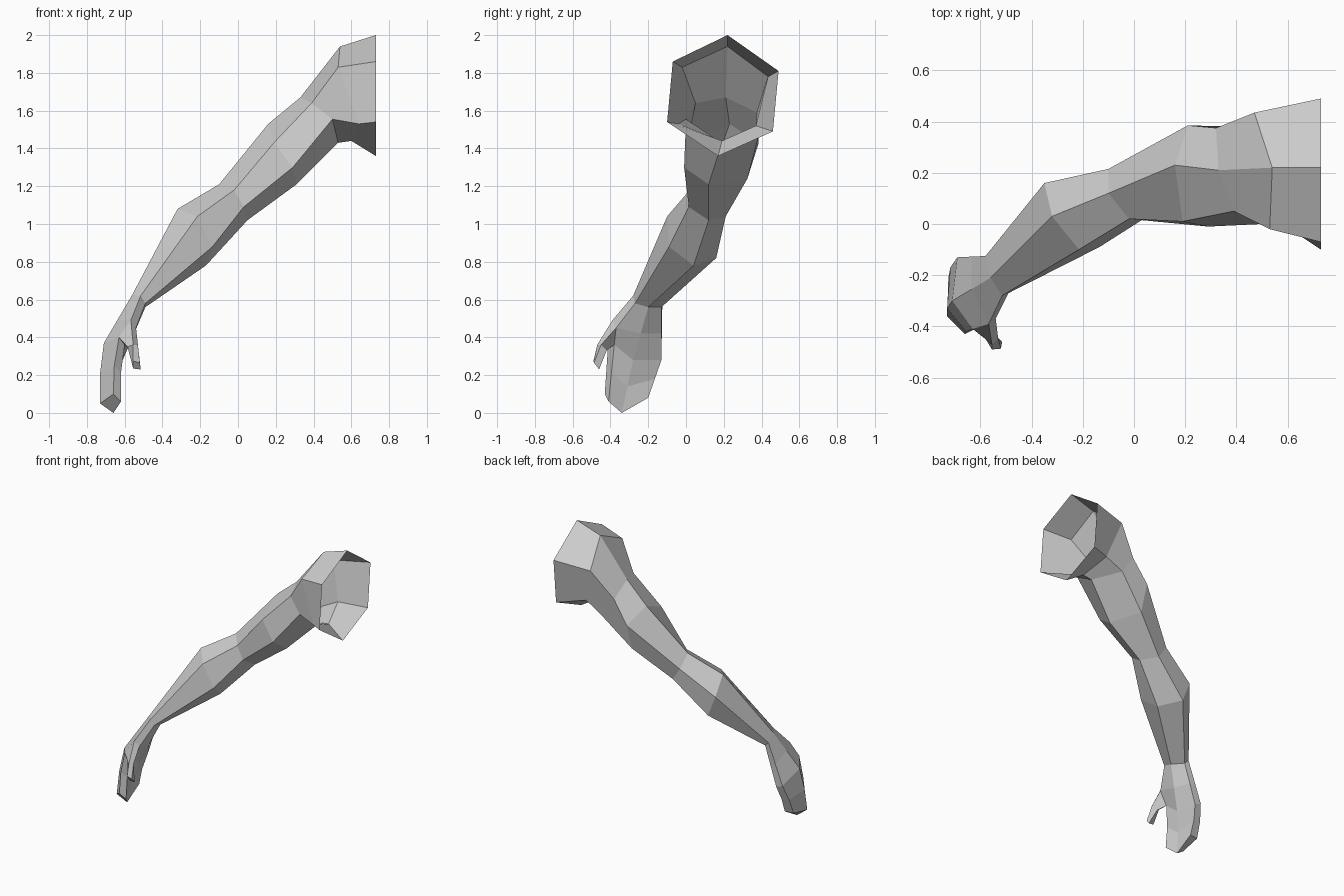
import bpy, bmesh
from mathutils import Vector

if "Cube" in bpy.data.objects:
    bpy.data.objects.remove(bpy.data.objects["Cube"])

# Each six-sided section runs: top, front upper, front lower, bottom, back lower, back upper
SHOULDER = [
    [(.73, .22, 2.0), (.73, -.07, 1.86), (.73, -.10, 1.54), (.73, .17, 1.36), (.73, .46, 1.49), (.73, .49, 1.81)],
    [(.54, .22, 1.94), (.53, -.02, 1.83), (.64, -.04, 1.53), (.60, .19, 1.44), (.55, .37, 1.52), (.47, .435, 1.78)],
    [(.33, .21, 1.67), (.39, .05, 1.64), (.50, .0, 1.555), (.53, .19, 1.43), (.42, .38, 1.45), (.32, .375, 1.59)],
]
ARM = [
    [(.16, .23, 1.53), (.19, .01, 1.43), (.29, -.01, 1.30), (.31, .12, 1.21), (.21, .325, 1.24), (.21, .385, 1.43)],
    [(-.10, .12, 1.21), (-.02, .02, 1.18), (.03, .015, 1.09), (.05, .12, 1.02), (-.04, .21, 1.04), (-.10, .215, 1.13)],
    [(-.32, .03, 1.08), (-.215, -.10, 1.04), (-.135, -.09, .88), (-.17, .04, .78), (-.29, .16, .82), (-.35, .16, .97)],
]
WRIST = [(-.56, -.21, .625), (-.515, -.28, .62), (-.49, -.27, .58), (-.49, -.20, .56), (-.55, -.13, .56), (-.58, -.125, .59)]
KNUCKLES = [(-.71, -.30, .37), (-.63, -.41, .40), (-.60, -.38, .36), (-.61, -.28, .28), (-.64, -.13, .28), (-.69, -.13, .30)]
TIP = [(-.73, -.36, .05), (-.66, -.43, .10), (-.62, -.41, .06), (-.66, -.34, 0), (-.66, -.20, .08), (-.725, -.21, .08)]


def between(a, b, shift):
    return [(Vector(p) + Vector(q)) / 2 + Vector(shift) for p, q in zip(a, b)]


def add_ring(bm, points):
    return [bm.verts.new(p) for p in points]


def bridge(bm, a, b, skip=()):
    n = len(a)
    for i in range(n):
        if i not in skip:
            j = (i + 1) % n
            bm.faces.new((a[i], b[i], b[j], a[j]))


def finish(bm, name):
    bmesh.ops.recalc_face_normals(bm, faces=bm.faces)
    mesh = bpy.data.meshes.new(name)
    bm.to_mesh(mesh)
    bm.free()
    obj = bpy.data.objects.new(name, mesh)
    bpy.context.collection.objects.link(obj)
    return obj


# Arm: open sleeve-like shoulder lofted down to the wrist
bm = bmesh.new()
rings = [add_ring(bm, r) for r in SHOULDER + ARM + [WRIST]]
for a, b in zip(rings, rings[1:]):
    bridge(bm, a, b)
finish(bm, "arm")

# Hand: mitten of fingers, with a gap in its front side for the thumb
bm = bmesh.new()
palm = between(WRIST, KNUCKLES, (0, 0, 0))
for i in (1, 2):
    palm[i] += Vector((.005, -.045, -.02))
fingers = between(KNUCKLES, TIP, (-.01, 0, 0))
rings = [add_ring(bm, r) for r in (WRIST, palm, KNUCKLES, fingers, TIP)]
for k, (a, b) in enumerate(zip(rings, rings[1:])):
    bridge(bm, a, b, skip=(1,) if k == 1 else ())
end = rings[-1]
bm.faces.new(end[:4])
bm.faces.new((end[3], end[4], end[5], end[0]))

# Thumb: grows out of the gap
root = [rings[1][1], rings[1][2], rings[2][2], rings[2][1]]
joint = add_ring(bm, [(-.555, -.47, .36), (-.53, -.45, .36), (-.555, -.42, .33), (-.585, -.44, .35)])
thumb_tip = add_ring(bm, [(-.555, -.49, .275), (-.52, -.487, .265), (-.515, -.46, .23), (-.555, -.46, .235)])
bridge(bm, root, joint)
bridge(bm, joint, thumb_tip)
bm.faces.new(thumb_tip)
finish(bm, "hand")
